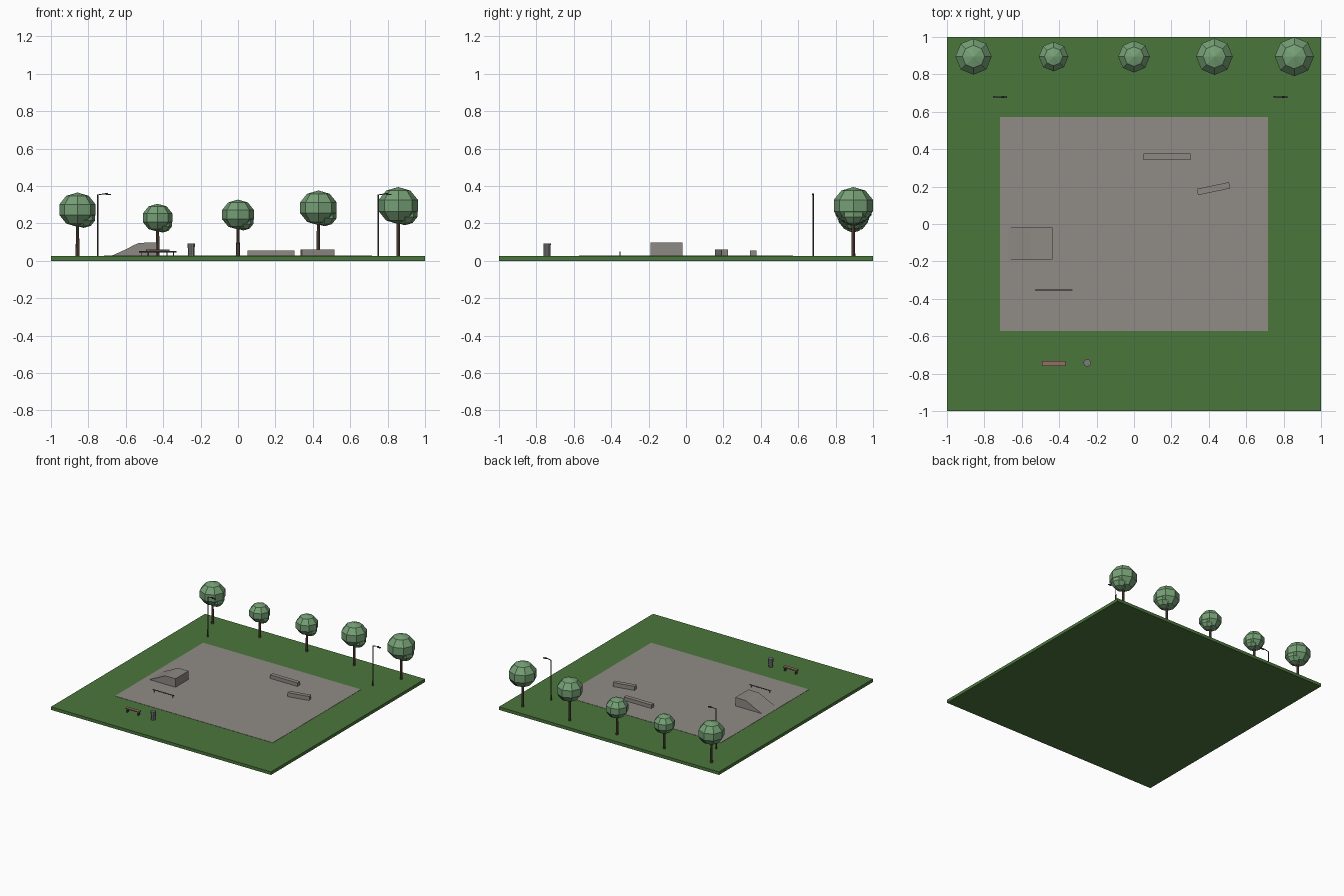
import bpy, bmesh, math
from mathutils import Matrix, Vector

cube = bpy.data.objects.get("Cube")
if cube:
    bpy.data.objects.remove(cube, do_unlink=True)


def material(name, r, g, b):
    m = bpy.data.materials.new(name)
    m.use_nodes = True
    m.diffuse_color = (r, g, b, 1)
    m.node_tree.nodes["Principled BSDF"].inputs["Base Color"].default_value = (r, g, b, 1)
    return m


GRASS = material("grass green", 0.07, 0.18, 0.043)
LEAF = material("leaf green", 0.18, 0.35, 0.18)
BARK = material("bark brown", 0.12, 0.08, 0.06)
PAVING = material("paving grey", 0.28, 0.262, 0.245)
CONCRETE = material("concrete grey", 0.27, 0.25, 0.23)
METAL = material("dark metal", 0.07, 0.065, 0.07)
WOOD = material("bench wood", 0.28, 0.16, 0.13)
BIN = material("bin grey", 0.2, 0.195, 0.195)

GROUND = 0.025
PAVED = 0.027


def finish(bm, name, mat):
    bmesh.ops.recalc_face_normals(bm, faces=bm.faces)
    mesh = bpy.data.meshes.new(name)
    bm.to_mesh(mesh)
    bm.free()
    mesh.materials.append(mat)
    obj = bpy.data.objects.new(name, mesh)
    bpy.context.collection.objects.link(obj)
    return obj


def box(name, centre, size, z0, z1, mat, turn=0):
    """Box standing between two heights, turned about z in degrees."""
    bm = bmesh.new()
    place = (Matrix.Translation((*centre, (z0 + z1) / 2))
             @ Matrix.Rotation(math.radians(turn), 4, "Z")
             @ Matrix.Diagonal((*size, z1 - z0, 1)))
    bmesh.ops.create_cube(bm, size=1, matrix=place)
    return finish(bm, name, mat)


def rod(name, start, end, r0, r1, mat, sides=8):
    """Tapered cylinder between two points."""
    a, b = Vector(start), Vector(end)
    turn = Vector((0, 0, 1)).rotation_difference(b - a).to_matrix().to_4x4()
    bm = bmesh.new()
    bmesh.ops.create_cone(bm, cap_ends=True, segments=sides, radius1=r0, radius2=r1,
                          depth=(b - a).length,
                          matrix=Matrix.Translation((a + b) / 2) @ turn)
    return finish(bm, name, mat)


def crown(name, centre, r):
    """Low-poly ball of leaves, slightly flattened."""
    bm = bmesh.new()
    bmesh.ops.create_uvsphere(bm, u_segments=8, v_segments=5, radius=r,
                              matrix=Matrix.Translation(centre) @ Matrix.Diagonal((1, 1, 0.9, 1)))
    return finish(bm, name, LEAF)


# Lawn and paved court
box("lawn", (0, 0), (2, 2), 0, GROUND, GRASS)
box("paved_court", (0, 0), (1.435, 1.145), GROUND - 0.002, PAVED, PAVING)

# Row of trees along the back: x, crown radius, crown height
TREES = [(-0.858, 0.102, 0.273), (-0.43, 0.083, 0.23), (0, 0.089, 0.247),
         (0.43, 0.103, 0.283), (0.857, 0.11, 0.295)]
for i, (x, r, z) in enumerate(TREES, 1):
    rod(f"tree_trunk_{i}", (x, 0.895, GROUND), (x, 0.895, z), 0.01, 0.008, BARK)
    crown(f"tree_crown_{i}", (x, 0.895, z), r)
    crown(f"tree_lower_crown_{i}", (x + 0.32 * r, 0.895, z - 0.38 * r), 0.64 * r)

# Street lamps
for side, x in (("right", -0.75), ("left", 0.75)):
    rod(f"{side}_lamp_pole", (x, 0.68, GROUND), (x, 0.68, 0.353), 0.005, 0.0035, METAL)
    rod(f"{side}_lamp_arm", (x, 0.68, 0.352), (x + 0.055, 0.68, 0.361), 0.003, 0.003, METAL, 6)
    box(f"{side}_lamp_head", (x + 0.056, 0.68), (0.028, 0.011), 0.351, 0.358, METAL)

# Ramp: side profile pushed along y
PROFILE = [(-0.675, PAVED), (-0.6, 0.061), (-0.55, 0.087), (-0.525, 0.096),
           (-0.435, 0.097), (-0.435, PAVED)]
bm = bmesh.new()
side_face = bm.faces.new([bm.verts.new((x, -0.19, z)) for x, z in PROFILE])
pushed = bmesh.ops.extrude_face_region(bm, geom=[side_face])["geom"]
bmesh.ops.translate(bm, vec=(0, 0.17, 0),
                    verts=[v for v in pushed if isinstance(v, bmesh.types.BMVert)])
bm.faces.ensure_lookup_table()
if not side_face.is_valid or len(bm.faces) < len(PROFILE) + 2:
    bm.faces.new([v for v in bm.verts if v.co.y < -0.18])
finish(bm, "ramp", CONCRETE)

# Ledges
box("long_ledge", (0.176, 0.36), (0.25, 0.034), GROUND, 0.056, CONCRETE)
box("angled_ledge", (0.425, 0.189), (0.176, 0.034), GROUND, 0.06, CONCRETE, 12)

# Grind rail
rod("rail_bar", (-0.53, -0.353, 0.048), (-0.33, -0.353, 0.048), 0.003, 0.003, METAL)
for i, x in enumerate((-0.515, -0.345), 1):
    rod(f"rail_post_{i}", (x, -0.353, PAVED), (x, -0.353, 0.048), 0.0025, 0.0025, METAL, 6)

# Bench
box("bench_seat", (-0.43, -0.746), (0.125, 0.027), 0.052, 0.06, WOOD)
for i, x in enumerate((-0.48, -0.38), 1):
    box(f"bench_leg_{i}", (x, -0.746), (0.007, 0.022), GROUND, 0.052, METAL)

# Litter bin
rod("litter_bin", (-0.25, -0.743, GROUND), (-0.25, -0.743, 0.093), 0.019, 0.02, BIN, 10)
